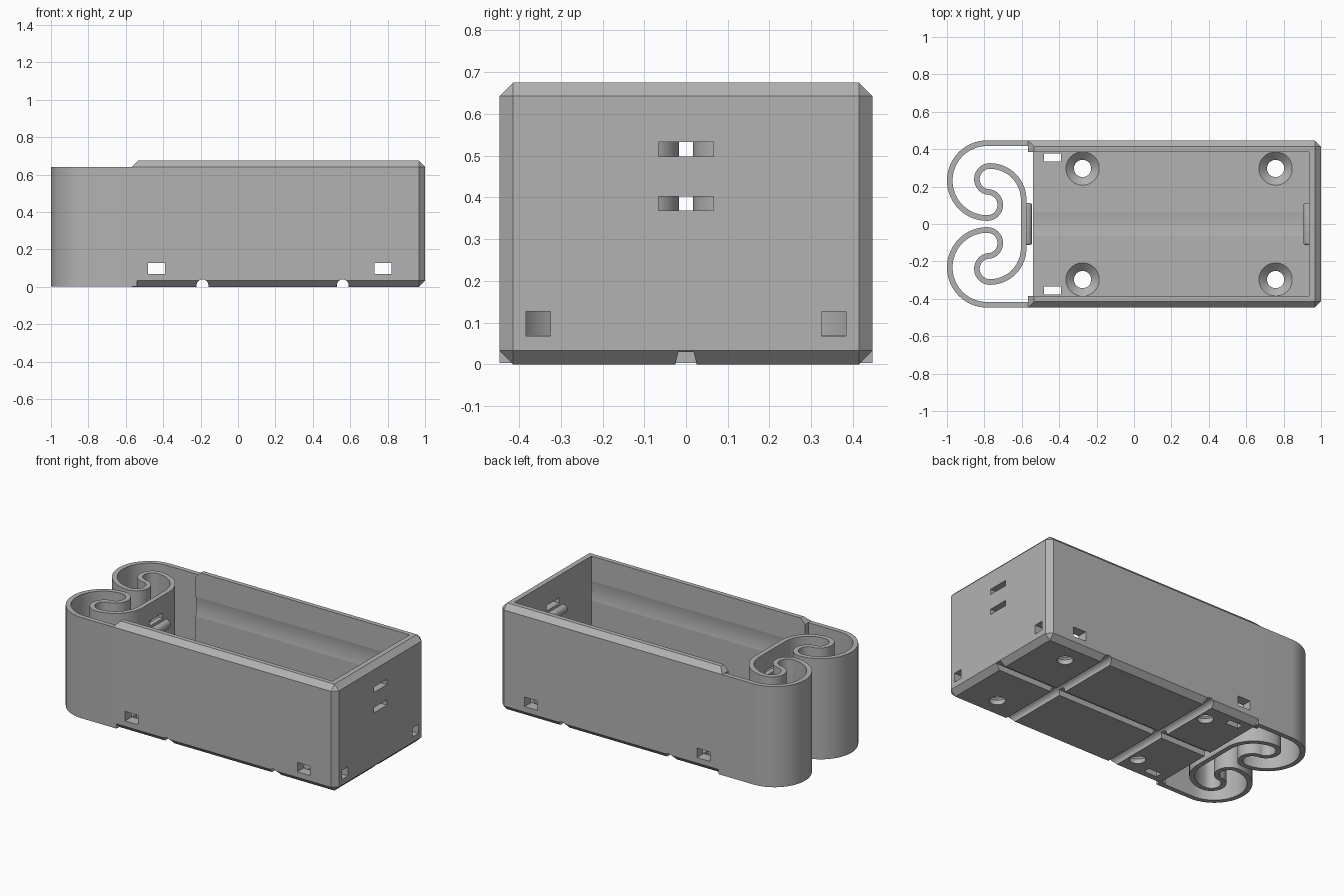
import bpy
import bmesh
import math
from mathutils import Matrix, Vector

cube = bpy.data.objects.get("Cube")
if cube:
    bpy.data.objects.remove(cube, do_unlink=True)

grey = bpy.data.materials.new("plain grey")
grey.use_nodes = True
COLOUR = (0.45, 0.45, 0.45, 1)
grey.diffuse_color = COLOUR
grey.node_tree.nodes["Principled BSDF"].inputs["Base Color"].default_value = COLOUR

W = 0.447      # half width of the box
TOP = 0.675
CH = 0.033     # edge chamfer
FLOOR = 0.07
WALL = 0.03    # spring thickness


def make(name, bm):
    bmesh.ops.recalc_face_normals(bm, faces=bm.faces)
    mesh = bpy.data.meshes.new(name)
    bm.to_mesh(mesh)
    bm.free()
    mesh.materials.append(grey)
    obj = bpy.data.objects.new(name, mesh)
    bpy.context.collection.objects.link(obj)
    return obj


def box_bm(x, y, z):
    bm = bmesh.new()
    size = Matrix.Diagonal((x[1] - x[0], y[1] - y[0], z[1] - z[0], 1))
    mid = Matrix.Translation((sum(x) / 2, sum(y) / 2, sum(z) / 2))
    bmesh.ops.create_cube(bm, size=1, matrix=mid @ size)
    return bm


def box(name, x, y, z):
    return make(name, box_bm(x, y, z))


def cone(name, centre, r1, r2, depth, axis="Z", segments=96):
    bm = bmesh.new()
    turn = {"Z": Matrix(), "X": Matrix.Rotation(math.pi / 2, 4, "Y")}[axis]
    bmesh.ops.create_cone(bm, cap_ends=True, segments=segments, radius1=r1, radius2=r2,
                          depth=depth, matrix=Matrix.Translation(centre) @ turn)
    return make(name, bm)


def prism(name, points, start, travel):
    """Extrude a closed outline of 3D points along a vector."""
    bm = bmesh.new()
    face = bm.faces.new([bm.verts.new(Vector(p) + Vector(start)) for p in points])
    result = bmesh.ops.extrude_face_region(bm, geom=[face])
    bmesh.ops.translate(bm, vec=travel,
                        verts=[v for v in result["geom"] if isinstance(v, bmesh.types.BMVert)])
    return make(name, bm)


def cut(target, cutter):
    mod = target.modifiers.new("cut", "BOOLEAN")
    mod.operation = "DIFFERENCE"
    mod.solver = "EXACT"
    mod.object = cutter
    bpy.context.view_layer.objects.active = target
    bpy.ops.object.modifier_apply(modifier=mod.name)
    bpy.data.objects.remove(cutter, do_unlink=True)


def smooth(obj, degrees):
    bpy.ops.object.select_all(action="DESELECT")
    obj.select_set(True)
    bpy.context.view_layer.objects.active = obj
    bpy.ops.object.shade_smooth_by_angle(angle=math.radians(degrees))


# Tray: chamfered block, open at the spring end
LEFT, END = -0.567, 0.935
bm = box_bm((LEFT, 1), (-W, W), (0, TOP))


def chamfered(edge):
    a, b = (v.co for v in edge.verts)
    on_left = a.x < 0 and b.x < 0
    return not on_left or min(a.z, b.z) > 0.1


bmesh.ops.bevel(bm, geom=[e for e in bm.edges if chamfered(e)], offset=CH, segments=1,
                affect="EDGES")
tray = make("tray", bm)

# Cavity with a shallow round bed for the cell
cut(tray, box("cavity", (-0.8, END), (-0.385, 0.385), (FLOOR, 1)))
cut(tray, cone("round_bed", ((END - 0.8) / 2, 0, 0.455), 0.39, 0.39, END + 0.8, "X", 160))
cut(tray, box("floor_end", (-0.8, -0.54), (-0.4, 0.4), (-0.1, 0.12)))

# Underside channels
for x in (-0.19, 0.56):
    arch = [(0.032 * math.cos(i * math.pi / 8), 0, 0.008 + 0.032 * math.sin(i * math.pi / 8))
            for i in range(9)]
    arch = [(0.032, 0, -0.1)] + arch + [(-0.032, 0, -0.1)]
    cut(tray, prism("cross_channel", arch, (x, -0.6, 0), (0, 1.2, 0)))
trapezoid = [(0, -0.028, -0.01), (0, -0.018, 0.03), (0, 0.018, 0.03), (0, 0.028, -0.01)]
cut(tray, prism("long_channel", trapezoid, (-0.8, 0, 0), (2, 0, 0)))

# Tie slots in the walls, floor and end, and the countersunk screw holes
for s in (-1, 1):
    def span(a, b):
        return tuple(sorted((s * a, s * b)))
    for x in (-0.48, 0.73):
        cut(tray, box("wall_slot", (x, x + 0.09), span(0.38, 0.6), (0.068, 0.128)))
    cut(tray, box("floor_slot", (-0.48, -0.39), span(0.335, 0.376), (-0.1, 0.09)))
    cut(tray, box("end_slot", (0.92, 1.1), span(0.324, 0.383), (0.068, 0.126)))
    for x in (-0.275, 0.757):
        cut(tray, cone("screw_hole", (x, s * 0.297, 0.05), 0.046, 0.046, 0.2))
        cut(tray, cone("countersink", (x, s * 0.297, 0.05), 0.046, 0.09, 0.042))

# Contact slots through the end wall
SLOTS = (0.385, 0.515)
for z in SLOTS:
    cut(tray, box("contact_slot", (0.9, 1.1), (-0.066, 0.066), (z - 0.017, z + 0.017)))
smooth(tray, 4)


# Spring: one curled strip, mirrored to the other side
def arc(cx, cy, r, a0, a1):
    n = max(6, int(abs(a1 - a0) / 5))
    return [Vector((cx + r * math.cos(math.radians(a0 + (a1 - a0) * i / n)),
                    cy + r * math.sin(math.radians(a0 + (a1 - a0) * i / n))))
            for i in range(n + 1)]


R = 0.2
half = [Vector((-0.54, W - WALL / 2))]
half += arc(-0.785, W - WALL / 2 - R, R, 90, 270)
half += arc(-0.785, 0.102, 0.07, -90, 84)
half += arc(-0.77, 0.24, 0.07, 264, 90)
half += arc(-0.77, 0.13, 0.18, 90, 0)
path = half + [Vector((p.x, -p.y)) for p in reversed(half)]
path = [p for i, p in enumerate(path) if i == 0 or (p - path[i - 1]).length > 0.002]

bm = bmesh.new()
rails = []
for i, p in enumerate(path):
    t = (path[min(i + 1, len(path) - 1)] - path[max(i - 1, 0)]).normalized()
    n = Vector((-t.y, t.x)) * WALL / 2
    rails.append([bm.verts.new((q.x, q.y, z)) for q, z in
                  ((p + n, 0.003), (p - n, 0.003), (p - n, TOP - CH), (p + n, TOP - CH))])
for a, b in zip(rails, rails[1:]):
    for k in range(4):
        bm.faces.new((a[k], a[(k + 1) % 4], b[(k + 1) % 4], b[k]))
bm.faces.new(rails[0])
bm.faces.new(rails[-1])
spring = make("end_spring", bm)
for z in SLOTS:
    cut(spring, box("contact_slot", (-0.63, -0.55), (-0.066, 0.066), (z - 0.017, z + 0.017)))
smooth(spring, 12)

# Rounded contact bars between the slots
for name, x in (("spring_contact_bar", -0.575), ("end_contact_bar", END)):
    bm = bmesh.new()
    bmesh.ops.create_cone(bm, cap_ends=True, segments=32, radius1=0.03, radius2=0.03, depth=0.224,
                          matrix=Matrix.Translation((x, 0, 0.45))
                          @ Matrix.Rotation(math.pi / 2, 4, "X"))
    rims = [e for e in bm.edges if abs(e.verts[0].co.y - e.verts[1].co.y) < 0.001]
    bmesh.ops.bevel(bm, geom=rims, offset=0.012, segments=3, profile=0.5, affect="EDGES")
    smooth(make(name, bm), 35)

# Raised polarity marks on the floor
MARKS = {
    "minus_mark": ((-0.07, -0.04), (0.13, 0.32)),
    "cell_mark": ((0.095, 0.40), (0.14, 0.31)),
    "cell_tip_mark": ((0.40, 0.455), (0.185, 0.265)),
    "plus_mark_long": ((0.455, 0.645), (0.21, 0.24)),
    "plus_mark_cross": ((0.53, 0.56), (0.13, 0.32)),
}
for name, (x, y) in MARKS.items():
    box(name, x, y, (FLOOR - 0.002, FLOOR + 0.004))
